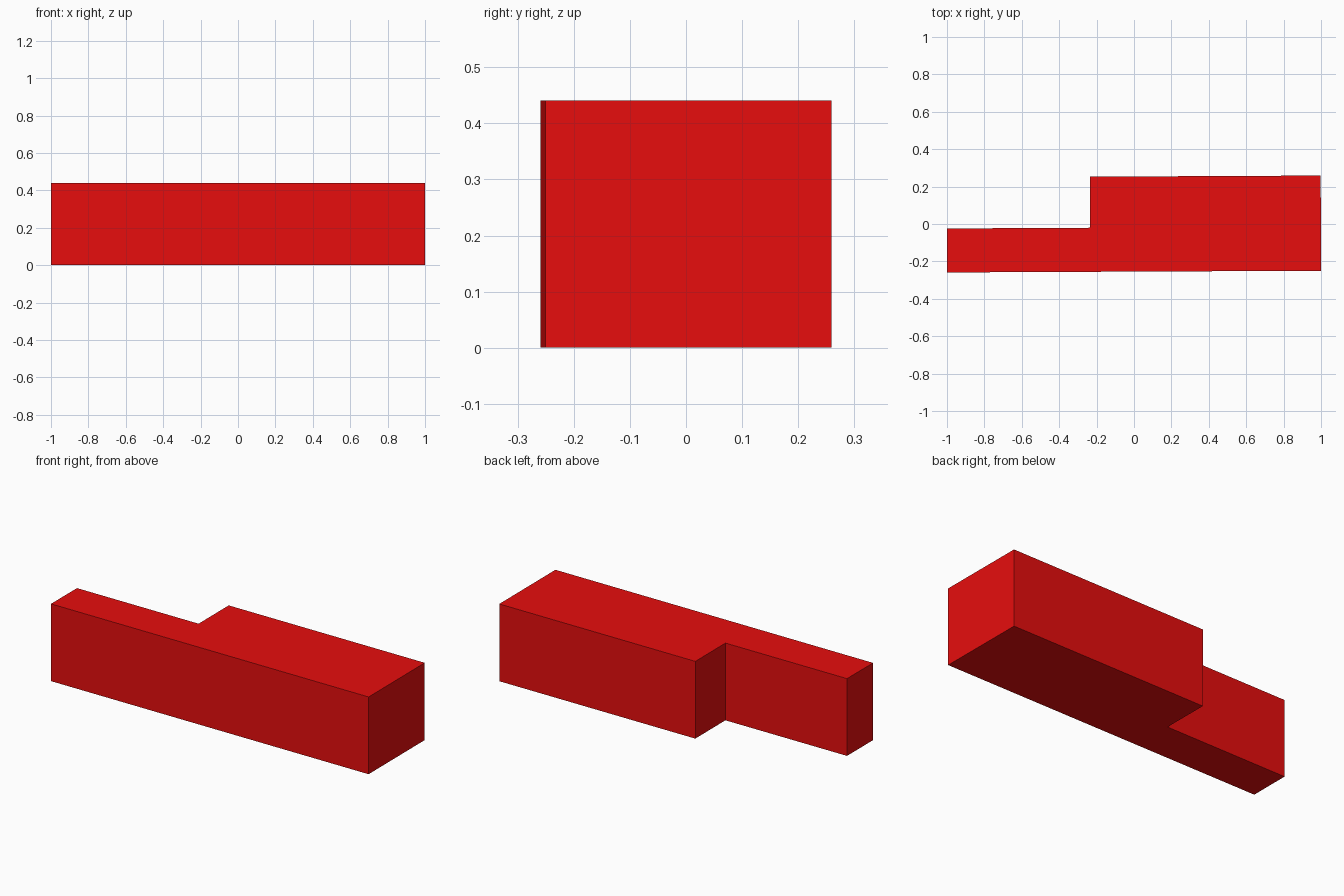
import bpy
import bmesh

if "Cube" in bpy.data.objects:
    bpy.data.objects.remove(bpy.data.objects["Cube"])

HEIGHT = 0.441

# Stepped floor plan, turned very slightly off the x axis
PLAN = [(-1.0, -0.259), (1.0, -0.25), (0.998, 0.259),
        (-0.236, 0.253), (-0.235, -0.02), (-1.0, -0.024)]


def extrude_plan(name, plan, height, material):
    bm = bmesh.new()
    base = bm.faces.new([bm.verts.new((x, y, 0)) for x, y in plan])
    top = bmesh.ops.extrude_face_region(bm, geom=[base], use_keep_orig=True)
    verts = [g for g in top["geom"] if isinstance(g, bmesh.types.BMVert)]
    bmesh.ops.translate(bm, verts=verts, vec=(0, 0, height))
    bmesh.ops.recalc_face_normals(bm, faces=bm.faces)
    mesh = bpy.data.meshes.new(name)
    bm.to_mesh(mesh)
    bm.free()
    mesh.materials.append(material)
    obj = bpy.data.objects.new(name, mesh)
    bpy.context.collection.objects.link(obj)
    return obj


red = bpy.data.materials.new("red")
red.diffuse_color = (0.8, 0.004, 0.004, 1)
red.use_nodes = True
red.node_tree.nodes["Principled BSDF"].inputs["Base Color"].default_value = red.diffuse_color

# Building block
extrude_plan("building_block", PLAN, HEIGHT, red)
